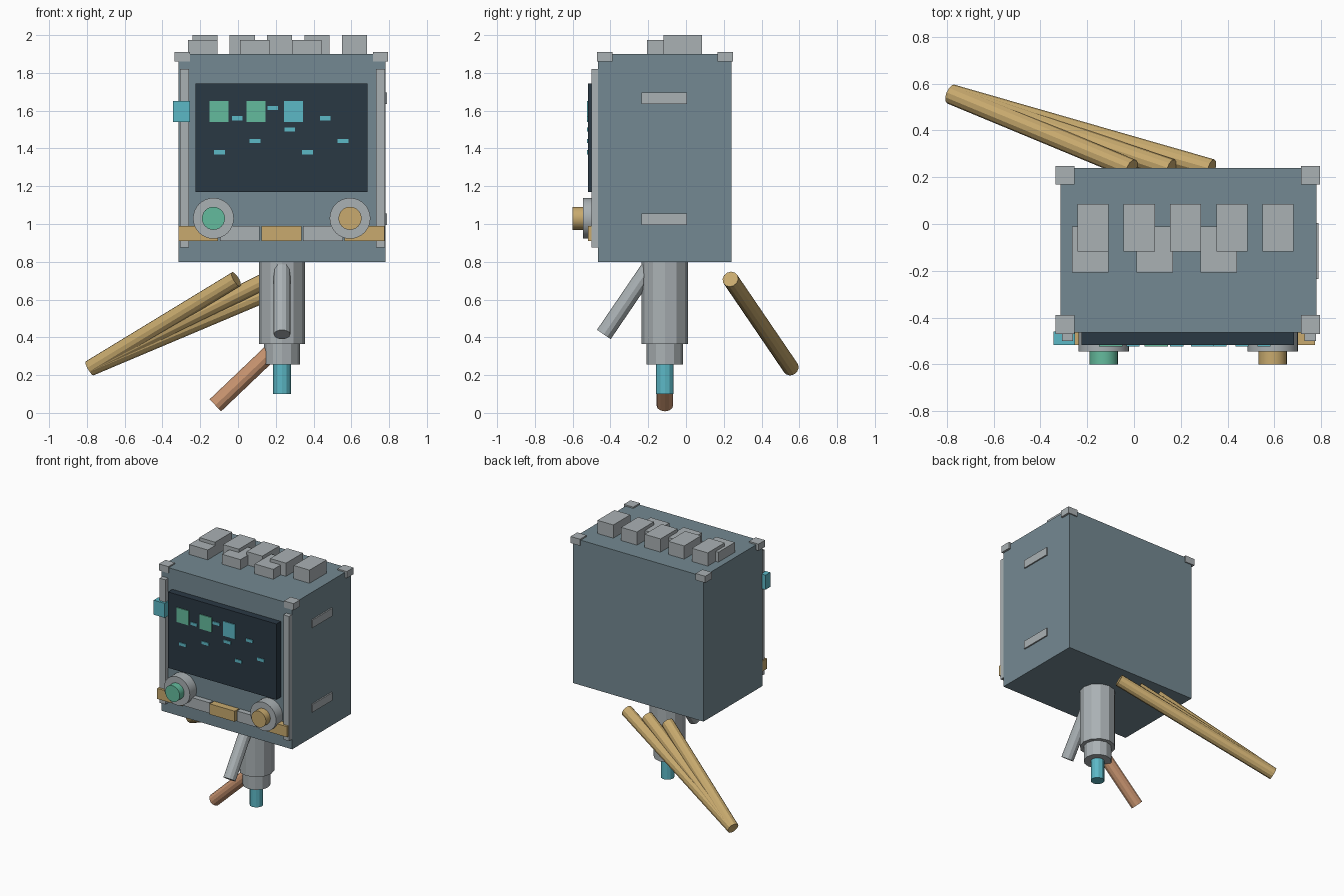
import bpy
from mathutils import Vector

if "Cube" in bpy.data.objects:
    bpy.data.objects.remove(bpy.data.objects["Cube"])


def material(name, r, g, b):
    lin = [((c / 255 + 0.055) / 1.055) ** 2.4 for c in (r, g, b)] + [1]
    m = bpy.data.materials.new(name)
    m.use_nodes = True
    m.diffuse_color = lin
    m.node_tree.nodes["Principled BSDF"].inputs["Base Color"].default_value = lin
    return m


SLATE = material("slate blue", 116, 137, 146)
GREY = material("light grey", 170, 177, 180)
DARK = material("dark screen", 42, 56, 68)
CYAN = material("cyan", 92, 184, 198)
GREEN = material("green", 100, 187, 157)
TAN = material("tan", 200, 170, 110)
COPPER = material("copper", 200, 148, 112)


def box(name, x, y, z, mat):
    """Box from (min, max) ranges on each axis."""
    bpy.ops.mesh.primitive_cube_add(size=1)
    o = bpy.context.object
    o.name = name
    for v in o.data.vertices:
        v.co = [r[0] if c < 0 else r[1] for c, r in zip(v.co, (x, y, z))]
    o.data.materials.append(mat)
    return o


def rod(name, start, end, radius, mat, sides=12, smooth=False):
    """Cylinder between two points."""
    a, b = Vector(start), Vector(end)
    bpy.ops.mesh.primitive_cylinder_add(vertices=sides, radius=radius,
                                        depth=(b - a).length, location=(a + b) / 2)
    o = bpy.context.object
    o.name = name
    o.rotation_euler = (b - a).to_track_quat("Z", "Y").to_euler()
    o.data.materials.append(mat)
    if smooth:
        bpy.ops.object.shade_smooth_by_angle()
    return o


# Cabinet
FRONT = -0.465
X0, X1 = -0.315, 0.78
box("cabinet", (X0, X1), (FRONT, 0.24), (0.8, 1.9), SLATE)

# Corner caps, front rails and side plates
for x in (-0.335, 0.715):
    for y in (-0.47, 0.168):
        box("corner_cap", (x, x + 0.08), (y, y + 0.08), (1.86, 1.91), GREY)
for x in (-0.308, 0.73):
    box("front_rail", (x, x + 0.048), (-0.5, FRONT), (0.875, 1.82), GREY)
for z in (0.995, 1.635):
    box("side_plate", (X1 - 0.01, 0.79), (-0.235, 0.005), (z, z + 0.06), GREY)

# Screen with icons and dashes
box("screen", (-0.225, 0.685), (-0.518, FRONT), (1.17, 1.745), DARK)
for x, mat in ((-0.15, GREEN), (0.045, GREEN), (0.243, CYAN)):
    box("screen_icon", (x, x + 0.1), (-0.524, -0.516), (1.54, 1.65), mat)
for x, z in ((-0.005, 1.56), (0.183, 1.615), (0.462, 1.56), (0.275, 1.5),
             (0.09, 1.44), (0.556, 1.44), (-0.098, 1.38), (0.368, 1.38)):
    box("screen_dash", (x - 0.028, x + 0.028), (-0.524, -0.516), (z - 0.011, z + 0.011), CYAN)

# Side tab
box("side_tab", (-0.345, -0.253), (-0.517, -0.46), (1.54, 1.65), CYAN)

# Alternating trim strip
for i in range(5):
    x = X0 + 0.22 * i
    wide = i % 2 == 0
    box("trim_segment", (x, x + 0.21), (-0.518 if wide else -0.505, FRONT),
        (0.91, 0.99), TAN if wide else GREY)

# Dials with knobs
for x, mat in ((-0.13, GREEN), (0.593, TAN)):
    rod("dial", (x, FRONT, 1.03), (x, -0.546, 1.03), 0.108, GREY, 32, True)
    rod("dial_knob", (x, -0.54, 1.03), (x, -0.6, 1.03), 0.061, mat, 24, True)

# Two rows of keys on top
for i in range(5):
    x = -0.242 + 0.198 * i
    box("back_key", (x, x + 0.133), (-0.118, 0.085), (1.89, 2.0), GREY)
for i in range(3):
    x = -0.265 + 0.275 * i
    box("front_key", (x, x + 0.156), (-0.207, -0.01), (1.89, 1.975), GREY)

# Stepped stem below
SX, SY = 0.233, -0.112
for name, z0, z1, r, mat in (("stem", 0.365, 0.81, 0.123, GREY),
                             ("stem_collar", 0.255, 0.37, 0.096, GREY),
                             ("stem_tip", 0.1, 0.26, 0.047, CYAN)):
    rod(name, (SX, SY, z0), (SX, SY, z1), r, mat)

# Branching rods
rod("front_strut", (SX, -0.435, 0.415), (SX, -0.175, 0.797), 0.044, GREY)
rod("copper_strut", (-0.12, SY, 0.04), (0.2, SY, 0.345), 0.044, COPPER)
for x in (-0.01, 0.16, 0.332):
    rod("rear_strut", (x, 0.235, 0.708), (-0.782, 0.555, 0.238), 0.043, TAN)
